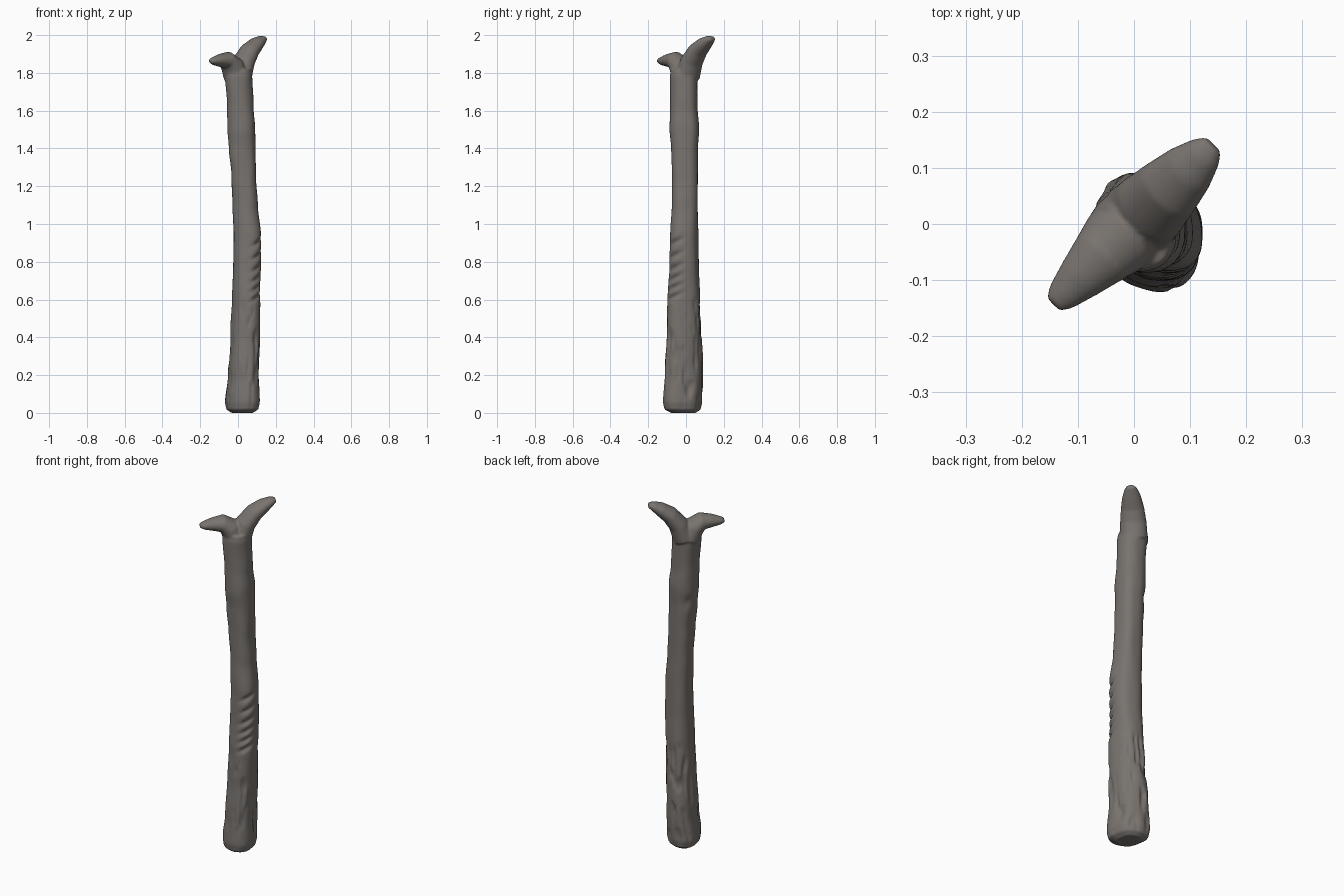
import bpy, bmesh, math
from mathutils import Vector, noise

if "Cube" in bpy.data.objects:
    bpy.data.objects.remove(bpy.data.objects["Cube"])

bark = bpy.data.materials.new("grey_brown_bark")
bark.diffuse_color = (0.19, 0.172, 0.158, 1)
bark.use_nodes = True
bark.node_tree.nodes["Principled BSDF"].inputs["Base Color"].default_value = bark.diffuse_color


def loft(bm, rings):
    """Skin a list of closed point rings and cap both ends."""
    vs = [[bm.verts.new(p) for p in r] for r in rings]
    n = len(vs[0])
    for a, b in zip(vs, vs[1:]):
        for i in range(n):
            j = (i + 1) % n
            bm.faces.new((a[i], a[j], b[j], b[i]))
    bm.faces.new(vs[0][::-1])
    bm.faces.new(vs[-1])


def sample(table, t):
    """Linear lookup in rows sorted by their first value."""
    for a, b in zip(table, table[1:]):
        if t <= b[0]:
            f = max(0, (t - a[0]) / (b[0] - a[0]))
            f = f * f * (3 - 2 * f)
            return [p + (q - p) * f for p, q in zip(a[1:], b[1:])]
    return table[-1][1:]


def bump(x, centre, width):
    return math.exp(-((x - centre) / width) ** 2)


# trunk profile: z, x min, x max, y min, y max, diagonal stretch
TRUNK = [
    (0.00, -0.035, 0.080, -0.080, 0.055, 0.08),
    (0.02, -0.062, 0.108, -0.115, 0.082, 0.10),
    (0.06, -0.068, 0.115, -0.122, 0.090, 0.10),
    (0.20, -0.055, 0.112, -0.115, 0.092, 0.09),
    (0.40, -0.042, 0.116, -0.106, 0.085, 0.08),
    (0.60, -0.033, 0.120, -0.100, 0.076, 0.07),
    (0.80, -0.027, 0.124, -0.090, 0.070, 0.06),
    (0.93, -0.026, 0.123, -0.084, 0.067, 0.06),
    (1.10, -0.030, 0.108, -0.077, 0.065, 0.04),
    (1.25, -0.038, 0.099, -0.076, 0.065, 0.02),
    (1.40, -0.050, 0.096, -0.080, 0.066, 0.00),
    (1.50, -0.056, 0.094, -0.087, 0.070, 0.00),
    (1.62, -0.060, 0.084, -0.084, 0.062, 0.00),
    (1.78, -0.070, 0.078, -0.088, 0.064, 0.00),
    (1.82, -0.064, 0.072, -0.082, 0.060, 0.00),
]
# hacked notches on the front-right face
NOTCHES = (0.61, 0.66, 0.71, 0.765, 0.83, 0.90)


def trunk_ring(z, sides=64):
    x0, x1, y0, y1, k = sample(TRUNK, z)
    ring = []
    for i in range(sides):
        a = 2 * math.pi * i / sides
        r = 1 + k * math.cos(2 * (a + math.pi / 4)) - 0.03 * math.cos(4 * a)
        c, s = math.cos(a), math.sin(a)
        # distance round from the front-right direction
        d = (a + math.pi / 4 + math.pi) % (2 * math.pi) - math.pi
        # notches, slanting up across the face
        zz = z - 0.035 * d
        r -= sum(0.20 * bump(zz, n, 0.014) for n in NOTCHES) * bump(d, 0.1, 0.48)
        # torn vertical bark on the lower trunk, weaker at the left front
        low = min(1, max(0, (0.62 - z) / 0.1)) * min(1, z / 0.10)
        side = 0.35 + 0.65 * min(1, abs(a - 4.1) / 0.6)
        tear = noise.noise(Vector((c * 3.6, s * 3.6, z * 9)))
        r -= 0.28 * low * side * max(0, tear - 0.05)
        # gentle lumps all the way up
        r += 0.045 * noise.noise(Vector((c * 1.6, s * 1.6, z * 5 + 7)))
        # shallow knot on the back left
        r -= 0.10 * bump(a, 2.5, 0.25) * bump(z, 1.43, 0.03)
        ring.append(((x0 + x1) / 2 + (x1 - x0) / 2 * r * c,
                     (y0 + y1) / 2 + (y1 - y0) / 2 * r * s, z))
    return ring


def arm_rings(path, sides=24):
    """Path rows: distance along the x=y diagonal, z, thickness, width."""
    rings = []
    for i, (u, z, t, w) in enumerate(path):
        p, q = path[max(0, i - 1)], path[min(len(path) - 1, i + 1)]
        du, dz = q[0] - p[0], q[1] - p[1]
        m = math.hypot(du, dz)
        ring = []
        for j in range(sides):
            a = 2 * math.pi * j / sides
            h, v = w * math.cos(a), t * math.sin(a)
            uu, zz = u - dz / m * v, z + du / m * v
            ring.append(((uu + h) * 0.7071, (uu - h) * 0.7071, zz))
        rings.append(ring)
    return rings


bm = bmesh.new()
# trunk
loft(bm, [trunk_ring(1.82 * i / 240) for i in range(241)])
# tall fork arm, then short fork arm
loft(bm, arm_rings([(0.010, 1.780, 0.060, 0.072), (0.042, 1.860, 0.052, 0.068),
                    (0.088, 1.918, 0.045, 0.060), (0.138, 1.954, 0.036, 0.049),
                    (0.178, 1.976, 0.023, 0.034), (0.200, 1.982, 0.012, 0.020)]))
loft(bm, arm_rings([(-0.015, 1.780, 0.060, 0.072), (-0.045, 1.840, 0.055, 0.066),
                    (-0.085, 1.868, 0.046, 0.056), (-0.135, 1.866, 0.034, 0.043),
                    (-0.180, 1.863, 0.022, 0.030), (-0.203, 1.864, 0.012, 0.018)]))
bmesh.ops.recalc_face_normals(bm, faces=bm.faces)
me = bpy.data.meshes.new("forked_log")
bm.to_mesh(me)
bm.free()
me.materials.append(bark)
log = bpy.data.objects.new("forked_log", me)
bpy.context.collection.objects.link(log)

# fuse the parts and soften the joins
fuse = log.modifiers.new("fuse", 'REMESH')
fuse.mode = 'VOXEL'
fuse.voxel_size = 0.006
fuse.use_smooth_shade = True
soft = log.modifiers.new("soften", 'SMOOTH')
soft.factor = 0.5
soft.iterations = 4
